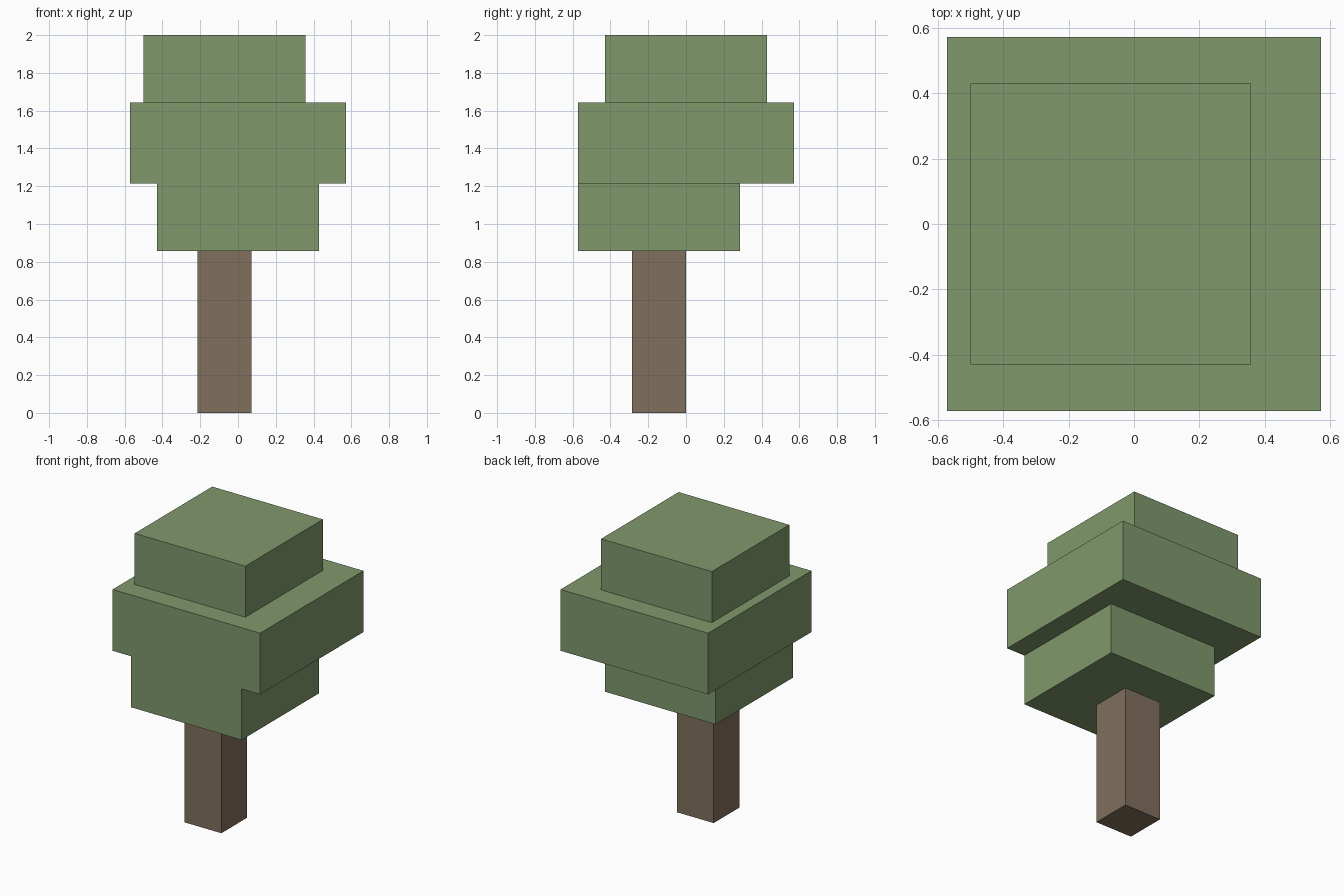
import bpy

cube = bpy.data.objects.get("Cube")
if cube:
    bpy.data.objects.remove(cube, do_unlink=True)

UNIT = 1 / 14  # block grid: 28 units tall


def make_material(name, colour):
    mat = bpy.data.materials.new(name)
    mat.use_nodes = True
    mat.diffuse_color = colour
    mat.node_tree.nodes["Principled BSDF"].inputs["Base Color"].default_value = colour
    return mat


def add_block(name, low, high, mat):
    """Box between two corners given in grid units."""
    centre = [(a + b) / 2 * UNIT for a, b in zip(low, high)]
    bpy.ops.mesh.primitive_cube_add(size=1, location=centre)
    block = bpy.context.object
    block.name = name
    block.scale = [(b - a) * UNIT for a, b in zip(low, high)]
    bpy.ops.object.transform_apply(location=False, rotation=False, scale=True)
    block.data.materials.append(mat)
    return block


bark = make_material("bark brown", (0.216, 0.162, 0.107, 1))
leaf = make_material("leaf green", (0.216, 0.314, 0.150, 1))

# Trunk
add_block("trunk", (-3, -4, 0), (1, 0, 12), bark)

# Three offset tiers of foliage
add_block("lower_foliage", (-6, -8, 12), (6, 4, 17), leaf)
add_block("middle_foliage", (-8, -8, 17), (8, 8, 23), leaf)
add_block("top_foliage", (-7, -6, 23), (5, 6, 28), leaf)
